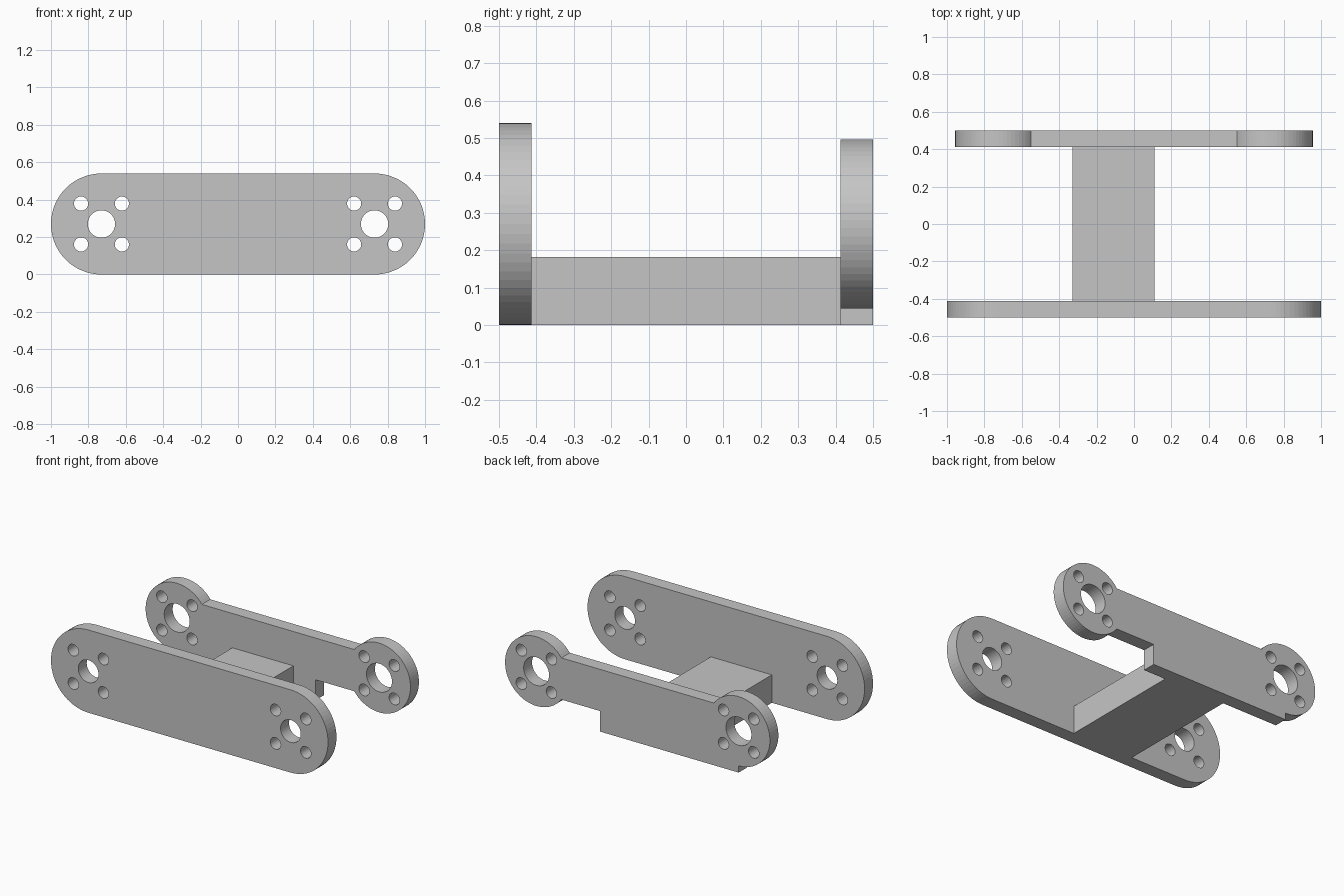
import bpy, bmesh
from math import sin, cos, asin, pi, radians
from mathutils import Matrix

cube = bpy.data.objects.get("Cube")
if cube:
    bpy.data.objects.remove(cube, do_unlink=True)

grey = bpy.data.materials.new("light_grey")
grey.use_nodes = True
colour = (0.56, 0.56, 0.56, 1)
grey.diffuse_color = colour
grey.node_tree.nodes["Principled BSDF"].inputs["Base Color"].default_value = colour

AXIS_X, AXIS_Z = 0.73, 0.27      # pivot hole centres
THICK, OUTER_Y = 0.087, 0.5      # plate thickness and outer face


def arc(cx, cz, r, a0, a1, full=64):
    n = max(4, round(full * abs(a1 - a0) / (2 * pi)))
    return [(cx + r * cos(a0 + (a1 - a0) * i / n),
             cz + r * sin(a0 + (a1 - a0) * i / n)) for i in range(n + 1)]


def circle(cx, cz, r, n=40):
    return arc(cx, cz, r, 0, 2 * pi, n)[:-1]


def link_mesh(name, mesh):
    mesh.materials.clear()
    mesh.materials.append(grey)
    obj = bpy.data.objects.new(name, mesh)
    bpy.context.collection.objects.link(obj)
    return obj


def plate(name, outline, bore, y):
    """Extruded outline with a bore and four bolt holes at each end."""
    loops = [outline]
    for s in (-1, 1):
        loops.append(circle(s * AXIS_X, AXIS_Z, bore))
        loops += [circle(s * AXIS_X + dx, AXIS_Z + dz, 0.038, 24)
                  for dx in (-0.109, 0.109) for dz in (-0.109, 0.109)]
    curve = bpy.data.curves.new(name + "_profile", "CURVE")
    curve.dimensions, curve.fill_mode = "2D", "BOTH"
    curve.extrude = THICK / 2
    for loop in loops:
        spline = curve.splines.new("POLY")
        spline.points.add(len(loop) - 1)
        spline.use_cyclic_u = True
        for point, (px, pz) in zip(spline.points, loop):
            point.co = (px, pz, 0, 1)
    helper = bpy.data.objects.new(name + "_profile", curve)
    bpy.context.collection.objects.link(helper)
    graph = bpy.context.evaluated_depsgraph_get()
    mesh = bpy.data.meshes.new_from_object(helper.evaluated_get(graph))
    bpy.data.objects.remove(helper, do_unlink=True)
    # Stand the plate upright and weld it
    mesh.transform(Matrix.Translation((0, y, 0)) @ Matrix.Rotation(radians(90), 4, "X"))
    bm = bmesh.new()
    bm.from_mesh(mesh)
    bmesh.ops.remove_doubles(bm, verts=bm.verts, dist=0.0001)
    bmesh.ops.recalc_face_normals(bm, faces=bm.faces)
    for face in bm.faces:
        face.smooth = False
        face.material_index = 0
    bm.to_mesh(mesh)
    bm.free()
    return link_mesh(name, mesh)


# Front plate: plain rounded bar
front = (arc(AXIS_X, AXIS_Z, AXIS_Z, -pi / 2, pi / 2)
         + arc(-AXIS_X, AXIS_Z, AXIS_Z, pi / 2, 3 * pi / 2))
plate("front_plate", front, 0.073, -OUTER_Y + THICK / 2)

# Back plate: two discs joined by a narrower bar with an off-centre lower tab
disc, half_bar, tab_x = 0.226, 0.136, 0.27
t = asin(half_bar / disc)
back = (arc(AXIS_X, AXIS_Z, disc, t - pi, pi - t)
        + arc(-AXIS_X, AXIS_Z, disc, t, 3 * pi / 2)
        + [(-AXIS_X, 0), (tab_x, 0), (tab_x, AXIS_Z - half_bar)])
plate("back_plate", back, 0.092, OUTER_Y - THICK / 2)

# Bridge block between the plates
x0, x1, height = -0.33, 0.11, 0.182
depth = 2 * (OUTER_Y - THICK)
bm = bmesh.new()
bmesh.ops.create_cube(bm, size=1)
bmesh.ops.scale(bm, vec=(x1 - x0, depth, height), verts=bm.verts)
bmesh.ops.translate(bm, vec=((x0 + x1) / 2, 0, height / 2), verts=bm.verts)
block = bpy.data.meshes.new("bridge_block")
bm.to_mesh(block)
bm.free()
link_mesh("bridge_block", block)
